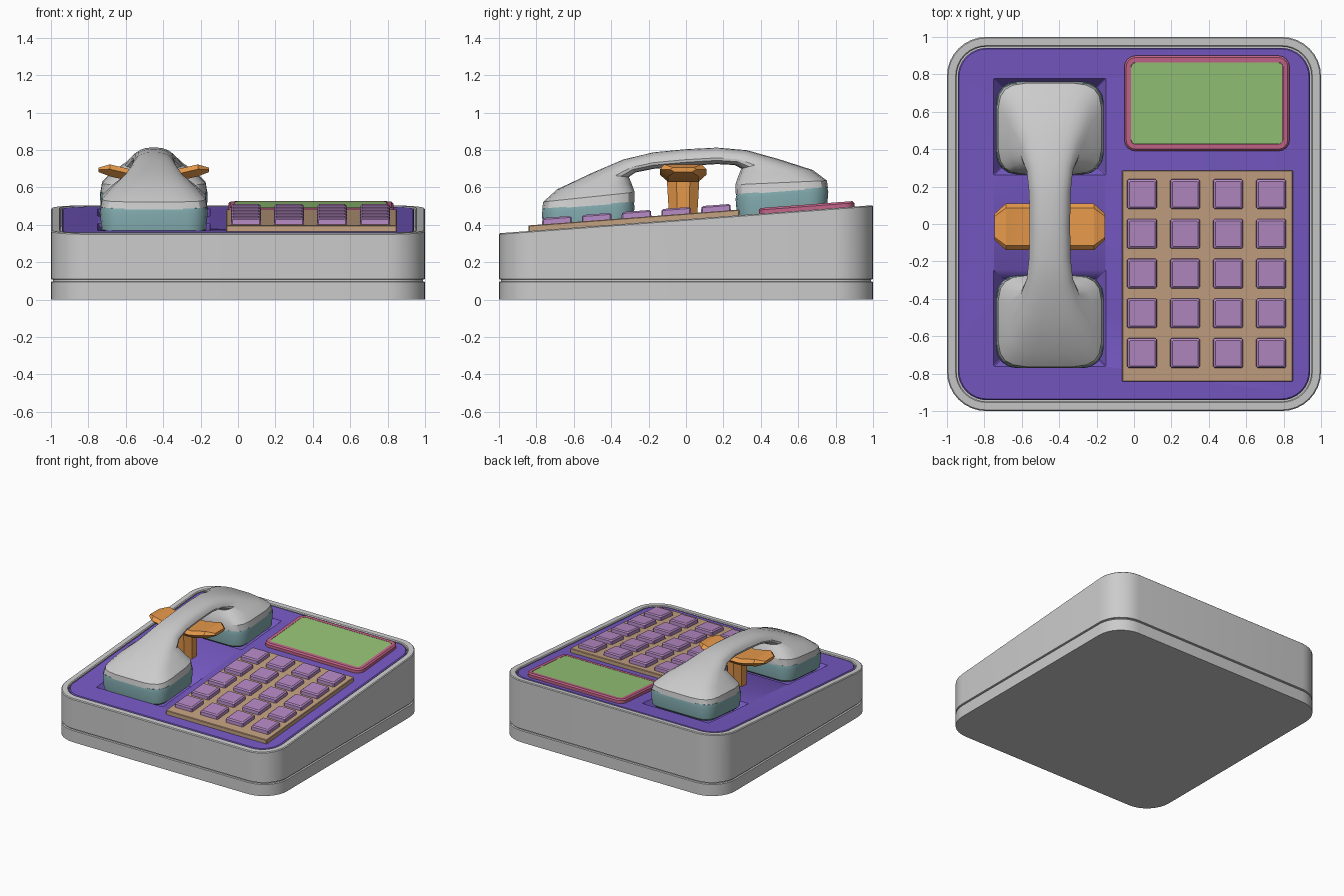
import bpy, bmesh, math

if "Cube" in bpy.data.objects:
    bpy.data.objects.remove(bpy.data.objects["Cube"])

SLOPE, MID = 0.075, 0.43          # sloped top: height at y is MID + SLOPE * y


def top(x, y, z):
    """Place a point measured from the sloped top surface."""
    return (x, y, MID + SLOPE * y + z)


def flat(x, y, z):
    return (x, y, z)


def material(name, color):
    m = bpy.data.materials.new(name)
    m.diffuse_color = (*color, 1)
    m.use_nodes = True
    m.node_tree.nodes["Principled BSDF"].inputs["Base Color"].default_value = m.diffuse_color
    return m


PURPLE = material("purple", (0.18, 0.10, 0.55))
TEAL = material("teal", (0.22, 0.40, 0.42))
ORANGE = material("orange", (0.80, 0.32, 0.07))
PINK = material("pink", (0.55, 0.13, 0.25))
GREEN = material("green", (0.30, 0.55, 0.18))
TAN = material("tan", (0.55, 0.36, 0.22))
LILAC = material("lilac", (0.46, 0.25, 0.55))


def loft(name, rings, mat=None):
    """Skin a closed solid through rings that have equal point counts."""
    bm = bmesh.new()
    vs = [[bm.verts.new(p) for p in r] for r in rings]
    n = len(vs[0])
    for a, b in zip(vs, vs[1:]):
        for i in range(n):
            j = (i + 1) % n
            bm.faces.new((a[i], a[j], b[j], b[i]))
    bm.faces.new(vs[0][::-1])
    bm.faces.new(vs[-1])
    bmesh.ops.recalc_face_normals(bm, faces=bm.faces)
    me = bpy.data.meshes.new(name)
    bm.to_mesh(me)
    bm.free()
    ob = bpy.data.objects.new(name, me)
    bpy.context.collection.objects.link(ob)
    if mat:
        me.materials.append(mat)
    return ob


def rrect(cx, cy, hx, hy, r, z, place=top, seg=6):
    """Rounded rectangle ring."""
    pts = []
    for k, (sx, sy) in enumerate(((1, 1), (-1, 1), (-1, -1), (1, -1))):
        for s in range(seg + 1):
            a = math.pi / 2 * (k + s / seg)
            pts.append(place(cx + sx * (hx - r) + r * math.cos(a),
                             cy + sy * (hy - r) + r * math.sin(a), z))
    return pts


def slab(name, cx, cy, hx, hy, r, levels, mat, seg=4):
    """Rounded slab on the slope; levels are (z, inset) pairs."""
    return loft(name, [rrect(cx, cy, hx - i, hy - i, max(r - i, 0.003), z, top, seg)
                       for z, i in levels], mat)


# Body: base strip, groove, wedge wall and rim around a sunken tray
def body_ring(z, inset, place):
    return rrect(0, 0, 1 - inset, 1 - inset, 0.21 - inset, z, place, 8)


loft("body", [body_ring(z, i, p) for z, i, p in (
    (0, 0, flat), (0.095, 0, flat), (0.098, 0.012, flat), (0.107, 0.012, flat), (0.11, 0, flat),
    (-0.006, 0, top), (0, 0.006, top), (0, 0.046, top), (-0.006, 0.052, top), (-0.1, 0.052, top))])

# Face panel with two tapered pockets for the handset
panel = slab("face_panel", 0, 0, 0.942, 0.942, 0.155,
             ((-0.1, 0), (-0.01, 0), (-0.003, 0.007)), PURPLE, 8)
for cy, tag in ((-0.503, "front"), (0.52, "back")):
    cut = slab(tag + "_pocket_cutter", -0.45, cy, 0.3, 0.258, 0.004,
               ((-0.07, 0.05), (-0.003, 0), (0.05, 0)), PURPLE, 1)
    cut.hide_render = True
    cut.display_type = 'WIRE'
    mod = panel.modifiers.new(tag + "_pocket", 'BOOLEAN')
    mod.operation, mod.object, mod.solver = 'DIFFERENCE', cut, 'EXACT'

# Screen and its frame
slab("screen_frame", 0.39, 0.645, 0.442, 0.255, 0.06,
     ((-0.01, 0), (0.02, 0), (0.03, 0.01), (0.03, 0.036), (0.015, 0.036)), PINK)
slab("screen", 0.39, 0.645, 0.405, 0.218, 0.024, ((0.01, 0), (0.029, 0)), GREEN)

# Keypad plate and keys
slab("keypad_plate", 0.393, -0.278, 0.457, 0.565, 0.006, ((-0.01, 0), (0.026, 0), (0.03, 0.004)), TAN, 1)
for row in range(5):
    for col in range(4):
        slab("key_%d_%d" % (row + 1, col + 1), 0.043 + 0.23 * col, 0.16 - 0.2125 * row,
             0.08, 0.08, 0.008, ((0.025, 0), (0.056, 0.002), (0.064, 0.012)), LILAC, 1)

# Handset: ear and mouth cups
HX, HY = -0.45, -0.005
for s, tag in ((-1, "front"), (1, "back")):
    slab(tag + "_cup", HX, HY + s * 0.518, 0.288, 0.248, 0.11,
         ((-0.025, 0.03), (-0.005, 0.008), (0.09, 0), (0.115, 0.006)), TEAL)


# Handset: grip, sections given as outer point, inner point, half width, squareness, top taper
def section(s, yo, zo, yi, zi, hw, p, taper, n=20):
    pts = []
    for k in range(n):
        a = 2 * math.pi * (k + 0.5) / n
        u = math.copysign(abs(math.cos(a)) ** (2 / p), math.cos(a))
        v = math.copysign(abs(math.sin(a)) ** (2 / p), math.sin(a))
        y = (yo + yi) / 2 + v * (yo - yi) / 2
        z = (zo + zi) / 2 + v * (zo - zi) / 2
        pts.append(top(HX + u * hw * (1 - taper * v), HY + s * y, z))
    return pts


half = [(0.765, 0.11, 0.270, 0.11, 0.285, 5, 0),
        (0.760, 0.150, 0.268, 0.165, 0.278, 4.5, 0),
        (0.685, 0.212, 0.285, 0.215, 0.225, 3.5, 0),
        (0.50, 0.285, 0.300, 0.248, 0.155, 2.8, 0.05),
        (0.33, 0.345, 0.265, 0.270, 0.120, 2.6, 0.15),
        (0.17, 0.371, 0.170, 0.282, 0.106, 2.6, 0.22)]
loft("handset_grip", [section(-1, *h) for h in half]
     + [section(1, 0, 0.375, 0, 0.284, 0.104, 2.6, 0.22)]
     + [section(1, *h) for h in reversed(half)])

# Cradle: eight-sided post and winged rest
CY = -0.015
loft("cradle_post", [[top(HX + rx * math.cos(a), CY + ry * math.sin(a), z)
                      for a in [math.pi / 8 + k * math.pi / 4 for k in range(8)]]
                     for z, rx, ry in ((-0.01, 0.07, 0.08), (0.23, 0.075, 0.095))], ORANGE)


def wing(x, zc, hy, hz):
    """Six-sided section of the rest at offset x, centred at world height zc."""
    return [(HX + x, CY + y * hy, zc + z * hz)
            for y, z in ((1, 0.2), (0.8, 1), (-0.8, 1), (-1, 0.2), (-0.65, -1), (0.65, -1))]


side = [(0.295, 0.694, 0.07, 0.012), (0.235, 0.691, 0.125, 0.032), (0.11, 0.662, 0.125, 0.032)]
loft("cradle_rest", [wing(-x, *r) for x, *r in side] + [wing(x, *r) for x, *r in reversed(side)], ORANGE)

# Soft shading with crisp edges
for ob in bpy.context.scene.objects:
    ob.select_set(True)
bpy.context.view_layer.objects.active = panel
bpy.ops.object.shade_smooth_by_angle(angle=math.radians(25))
